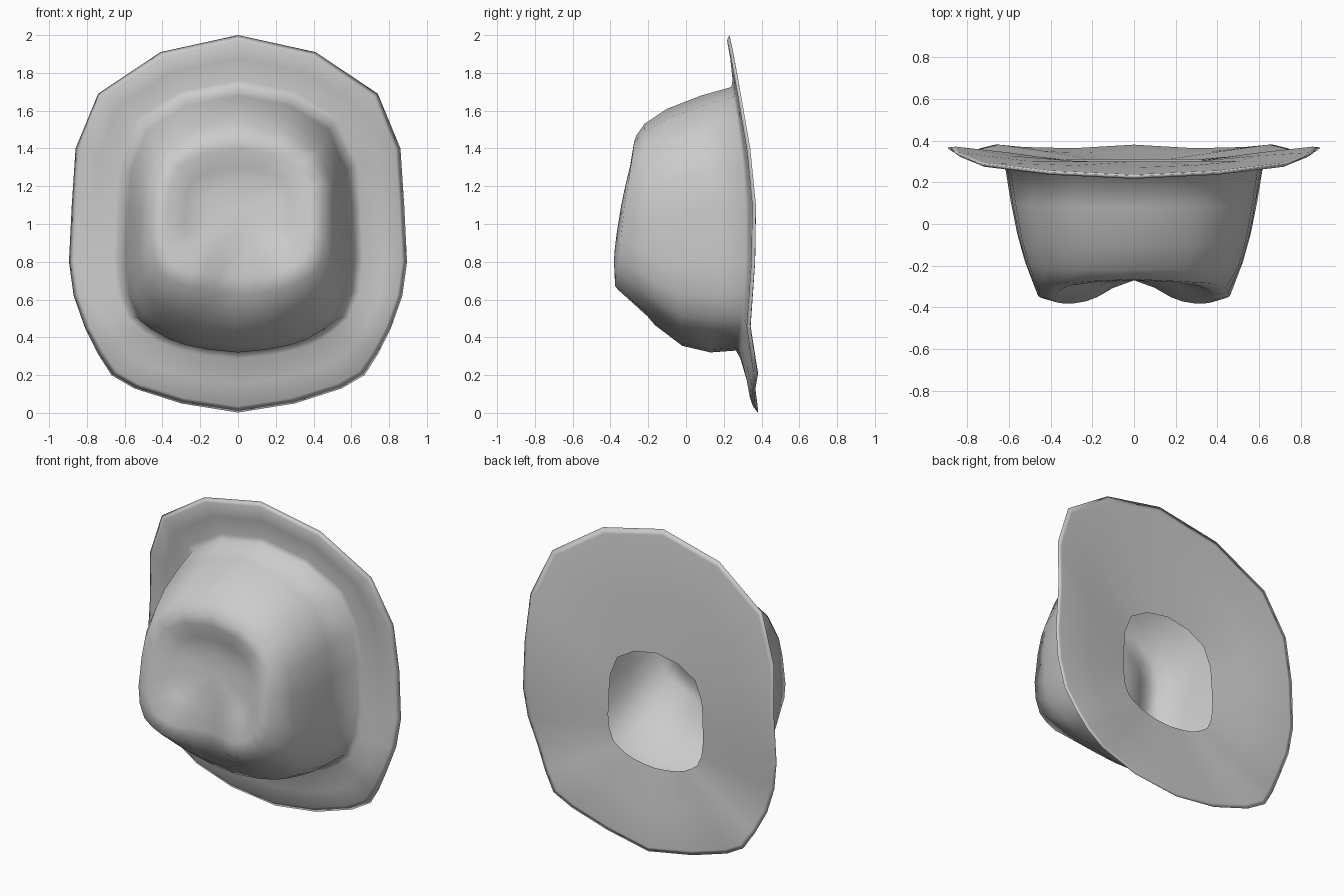
import bpy, bmesh
from math import exp

if "Cube" in bpy.data.objects:
    bpy.data.objects.remove(bpy.data.objects["Cube"])

# Right half of the brim edge, top to bottom: x, z, y
EDGE = [(0, 2.0, .23), (.41, 1.91, .25), (.74, 1.69, .29), (.86, 1.40, .34),
        (.88, 1.1, .37), (.895, .8, .365), (.87, .62, .352), (.81, .45, .34),
        (.74, .31, .362), (.67, .20, .38), (.55, .13, .368), (.30, .05, .362), (0, .002, .38)]
# Right half of the crown outline: x, z
CROWN = [(0, 1.72), (.29, 1.665), (.51, 1.53), (.60, 1.3), (.615, 1.1), (.625, .8),
         (.605, .63), (.55, .5), (.47, .44), (.38, .39), (.29, .36), (.16, .335), (0, .32)]


def full(half):
    """Mirror a half ring into a closed loop."""
    return half + [(-x, y, z) for x, y, z in half[-2:0:-1]]


def crown_ring(top, bottom, width, y_of):
    """Crown outline fitted to a top, bottom and half width; y_of(x, t) gives depth."""
    ring = []
    for x, z in CROWN:
        t = (z - .32) / 1.40
        px, pz = x / .625 * width, bottom + (top - bottom) * t
        ring.append((px, y_of(px, t), pz))
    return full(ring)


def level(y_top, y_bottom, pinch=0, bulge=0, flare=0):
    """Depth from top to bottom: bulged midway, pinched at front centre, swept back at sides."""
    return lambda x, t: (y_bottom + (y_top - y_bottom) * t - bulge * 4 * t * (1 - t)
                         + pinch * exp(-(x / .17) ** 2) * max(0, 1 - 2.2 * t)
                         + flare * (x / .45) ** 4)


def blend(a, b, t, dy=0):
    """Ring part way between two rings, shifted in depth."""
    return [tuple(p + (q - p) * t + (dy if k == 1 else 0)
                  for k, (p, q) in enumerate(zip(u, v))) for u, v in zip(a, b)]


def loft(name, rings, centre):
    """Skin a series of rings, closing the first one onto a centre point."""
    bm = bmesh.new()
    loops = [[bm.verts.new(p) for p in r] for r in rings]
    n = len(loops[0])
    c = bm.verts.new(centre)
    for i in range(n):
        j = (i + 1) % n
        bm.faces.new((c, loops[0][j], loops[0][i]))
        for a, b in zip(loops, loops[1:]):
            bm.faces.new((a[i], a[j], b[j], b[i]))
    bmesh.ops.recalc_face_normals(bm, faces=bm.faces)
    me = bpy.data.meshes.new(name)
    bm.to_mesh(me)
    bm.free()
    me.shade_smooth()
    ob = bpy.data.objects.new(name, me)
    bpy.context.collection.objects.link(ob)
    return ob


edge = full([(x, y, z) for x, z, y in EDGE])
base = crown_ring(1.725, .33, .625, level(.24, .265, 0, -.065))
hole = crown_ring(1.235, .505, .335, level(.30, .31))

# Crown: teardrop dent, ridge, shoulder and walls
crown = [
    crown_ring(1.20, .97, .16, level(-.23, -.265)),
    crown_ring(1.30, .86, .28, level(-.24, -.31, .04)),
    crown_ring(1.40, .72, .38, level(-.27, -.39, .12, .02)),
    crown_ring(1.465, .63, .46, level(-.265, -.385, .12, .05, .04)),
    crown_ring(1.53, .465, .522, level(-.22, -.165, 0, .0)),
    crown_ring(1.61, .355, .56, level(-.10, -.02, 0, .0)),
    crown_ring(1.68, .32, .592, level(.08, .13)),
    base,
]
# Brim: front face out to the edge, then the back face in to the head opening
brim = [
    blend(base, edge, .13, .008),
    blend(base, edge, .55),
    blend(base, edge, .90, -.014),
    edge,
    blend(edge, hole, .05, .004),
    blend(edge, hole, .5, .006),
    hole,
]
loft("hat_crown_and_brim", crown + brim, (0, -.245, 1.09))
